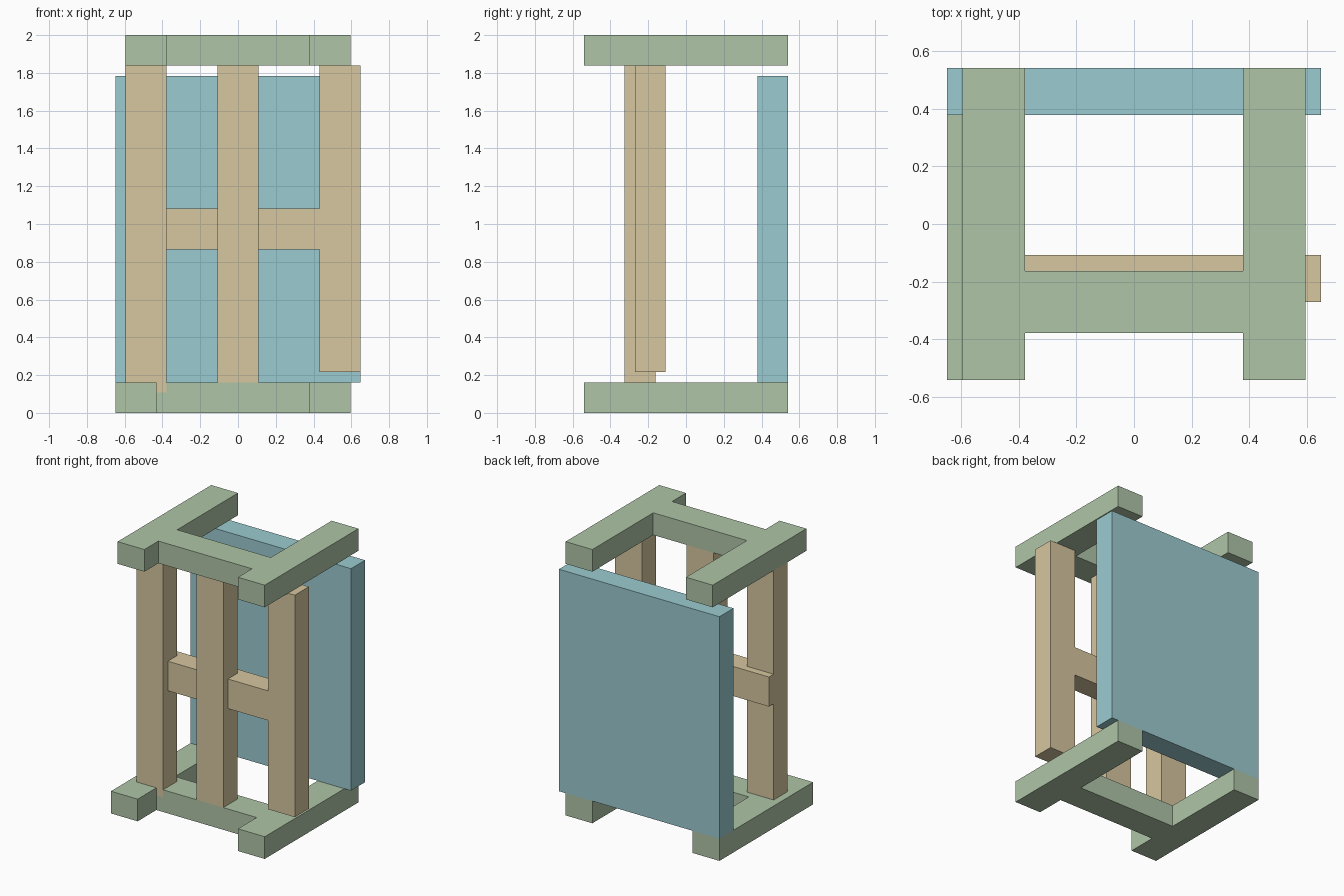
import bpy, bmesh

if "Cube" in bpy.data.objects:
    bpy.data.objects.remove(bpy.data.objects["Cube"])

U = 2 / 37  # block unit: the model is 37 units tall


def material(name, rgb):
    m = bpy.data.materials.new(name)
    m.diffuse_color = (*rgb, 1)
    m.use_nodes = True
    m.node_tree.nodes["Principled BSDF"].inputs["Base Color"].default_value = m.diffuse_color
    return m


GREEN = material("green_paint", (0.43, 0.56, 0.39))
TAN = material("tan_wood", (0.68, 0.57, 0.35))
TEAL = material("teal_panel", (0.33, 0.60, 0.63))


def prism(name, outline, z0, z1, mat):
    """Extrude a flat outline (in units) from z0 up to z1."""
    bm = bmesh.new()
    face = bm.faces.new([bm.verts.new((x * U, y * U, z0 * U)) for x, y in outline])
    top = bmesh.ops.extrude_face_region(bm, geom=[face])["geom"]
    verts = [v for v in top if isinstance(v, bmesh.types.BMVert)]
    bmesh.ops.translate(bm, verts=verts, vec=(0, 0, (z1 - z0) * U))
    bmesh.ops.recalc_face_normals(bm, faces=bm.faces)
    mesh = bpy.data.meshes.new(name)
    bm.to_mesh(mesh)
    bm.free()
    mesh.materials.append(mat)
    ob = bpy.data.objects.new(name, mesh)
    bpy.context.collection.objects.link(ob)
    return ob


def box(name, x0, x1, y0, y1, z0, z1, mat):
    return prism(name, [(x0, y0), (x1, y0), (x1, y1), (x0, y1)], z0, z1, mat)


def h_frame(name, left, right, cross, z0, z1):
    """Two side bars joined by a cross bar."""
    (a, b), (c, d), (y0, y1) = left, right, cross
    outline = [(a, -10), (b, -10), (b, y0), (c, y0), (c, -10), (d, -10),
               (d, 10), (c, 10), (c, y1), (b, y1), (b, 10), (a, 10)]
    return prism(name, outline, z0, z1, GREEN)


# Top and bottom frames
h_frame("top_frame", (-11, -7), (7, 11), (-7, -3), 34, 37)
base = h_frame("bottom_frame", (-12, -8), (7, 11), (-6, -2), 0, 3)

# Front posts; the left one sinks into the bottom frame
left_post = box("left_post", -11, -7, -6, -3, 2, 34, TAN)
box("middle_post", -2, 2, -6, -3, 3, 34, TAN)
box("right_post", 8, 12, -5, -2, 4, 34, TAN)

# Rail joining the posts
box("middle_rail", -11, 8, -5, -2, 16, 20, TAN)

# Back panel
box("back_panel", -12, 12, 7, 10, 3, 33, TEAL)

# Socket for the left post in the bottom frame
socket = base.modifiers.new("post_socket", "BOOLEAN")
socket.operation = "DIFFERENCE"
socket.solver = "EXACT"
socket.object = left_post
